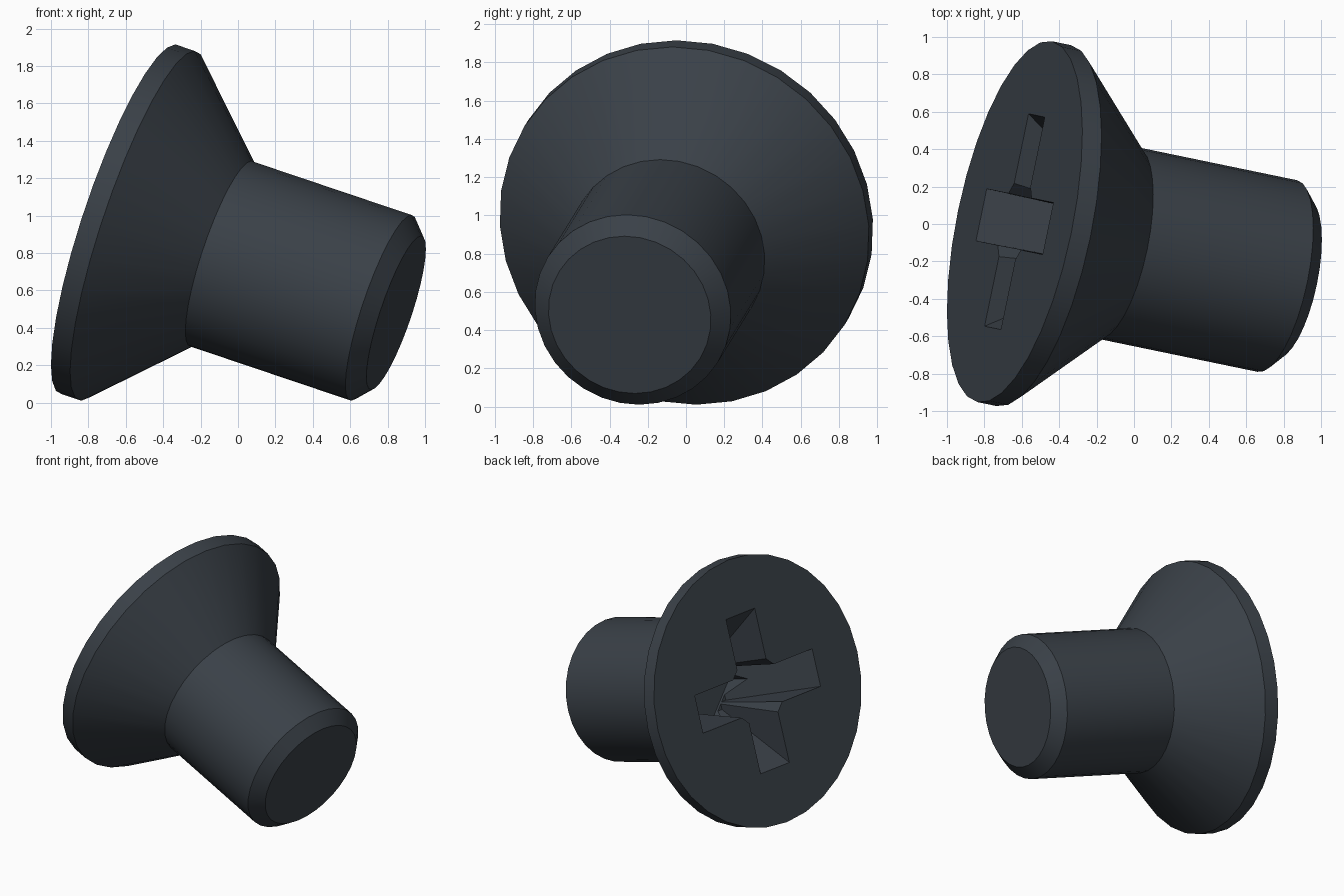
import bpy, bmesh, math
from mathutils import Vector, Matrix

if "Cube" in bpy.data.objects:
    bpy.data.objects.remove(bpy.data.objects["Cube"])

SIDES = 32
AXIS = Vector((0.930, -0.1925, -0.3134)).normalized()   # from head towards tip
HEAD_CENTRE = Vector((-0.638, 0.0125, 0.98))

# Local frame: x = up across the head, y = sideways across the head, z = along the shaft
up = (Vector((0, 0, 1)) - AXIS * AXIS.z).normalized()
side = AXIS.cross(up)
FRAME = Matrix.Translation(HEAD_CENTRE) @ Matrix((up, side, AXIS)).transposed().to_4x4()

steel = bpy.data.materials.new("dark blue steel")
steel.diffuse_color = (0.042, 0.052, 0.064, 1)
steel.use_nodes = True
steel.node_tree.nodes["Principled BSDF"].inputs["Base Color"].default_value = steel.diffuse_color


def loft(name, rings):
    """Closed solid through a list of equal-length point rings."""
    bm = bmesh.new()
    loops = [[bm.verts.new(p) for p in ring] for ring in rings]
    n = len(loops[0])
    for a, b in zip(loops, loops[1:]):
        for i in range(n):
            j = (i + 1) % n
            bm.faces.new((a[i], a[j], b[j], b[i]))
    bm.faces.new(loops[0])
    bm.faces.new(loops[-1])
    bmesh.ops.recalc_face_normals(bm, faces=bm.faces)
    mesh = bpy.data.meshes.new(name)
    bm.to_mesh(mesh)
    bm.free()
    mesh.materials.append(steel)
    obj = bpy.data.objects.new(name, mesh)
    obj.matrix_world = FRAME
    bpy.context.collection.objects.link(obj)
    return obj


def circle(radius, z):
    return [(radius * math.cos(2 * math.pi * i / SIDES),
             radius * math.sin(2 * math.pi * i / SIDES), z) for i in range(SIDES)]


def rect(half_x, half_y, z):
    return [(-half_x, -half_y, z), (half_x, -half_y, z), (half_x, half_y, z), (-half_x, half_y, z)]


def diamond(r, z):
    return [(r, 0, z), (0, r, z), (-r, 0, z), (0, -r, z)]


# Countersunk head, shaft and chamfered tip: (radius, distance along axis)
profile = [(0.985, 0), (0.985, 0.11), (0.523, 0.59), (0.523, 1.51), (0.433, 1.595)]
screw = loft("countersunk_screw", [circle(r, z) for r, z in profile])

# Cross recess: two tapered slots and a diamond that bevels the inner corners
DEPTH, LIFT = 0.60, 0.03
SLOPE = 0.66
top_len, low_len = 0.58 + LIFT * SLOPE, 0.58 - DEPTH * SLOPE
cutters = [
    loft("slot_up_cutter", [rect(top_len, 0.142, -LIFT), rect(low_len, 0.130, DEPTH)]),
    loft("slot_side_cutter", [rect(0.142, top_len, -LIFT), rect(0.130, low_len, DEPTH)]),
    loft("slot_core_cutter", [diamond(0.345, -LIFT), diamond(0.27, DEPTH + 0.02)]),
]
bpy.context.view_layer.objects.active = screw
screw.select_set(True)
for cutter in cutters:
    cutter.hide_render = True
    mod = screw.modifiers.new("recess", 'BOOLEAN')
    mod.operation = 'DIFFERENCE'
    mod.solver = 'EXACT'
    mod.object = cutter
    bpy.ops.object.modifier_apply(modifier=mod.name)
for cutter in cutters:
    bpy.data.objects.remove(cutter)

# Smooth round surfaces, crisp rims and recess edges
bpy.ops.object.shade_smooth_by_angle(angle=math.radians(30))
